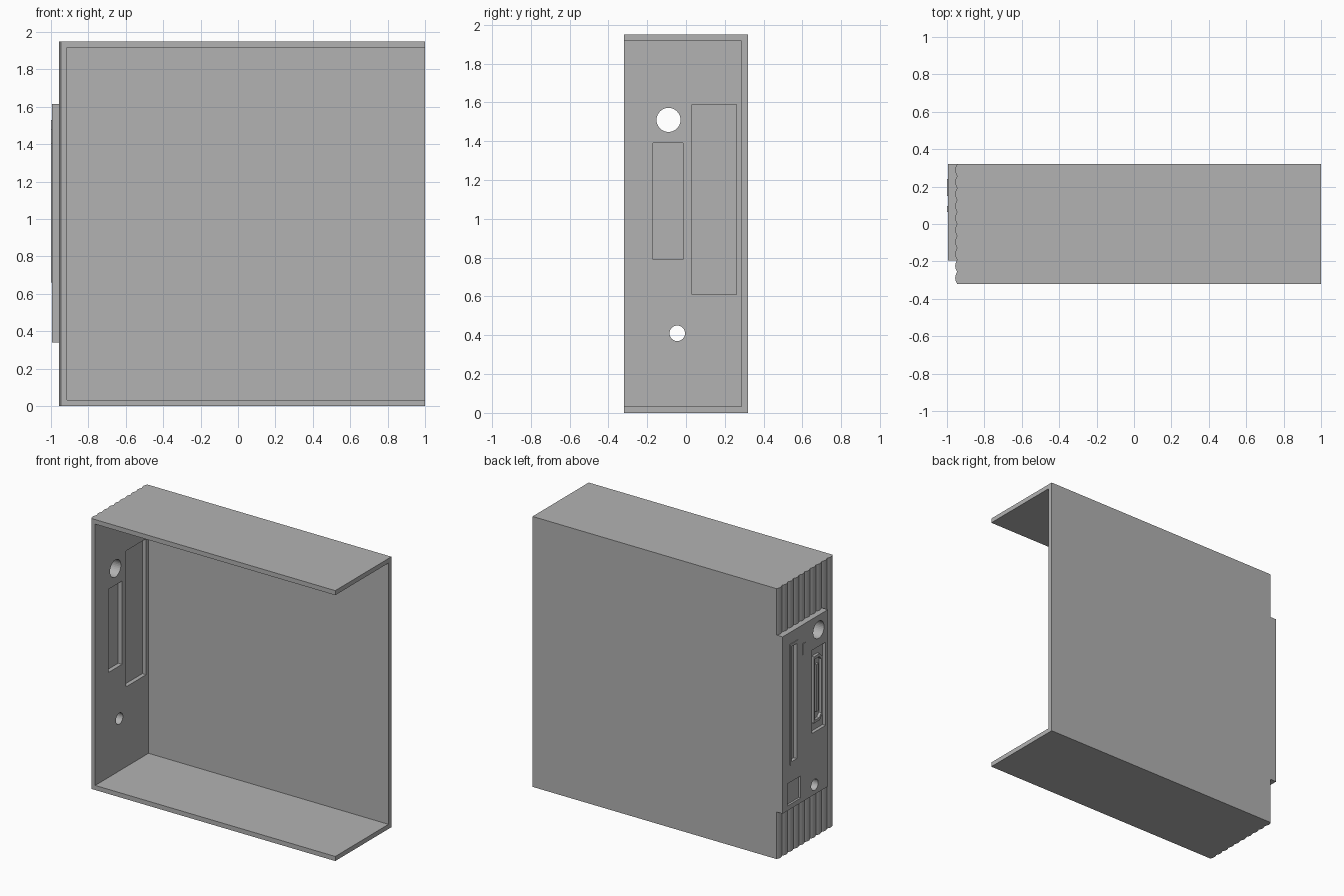
import bpy, math

cube = bpy.data.objects.get("Cube")
if cube:
    bpy.data.objects.remove(cube, do_unlink=True)

# One plain grey for the whole model
grey = bpy.data.materials.new("plain_grey")
grey.use_nodes = True
GREY = (0.448, 0.448, 0.448, 1)
grey.diffuse_color = GREY
grey.node_tree.nodes["Principled BSDF"].inputs["Base Color"].default_value = GREY


def prism(name, profile, axis, lo, hi):
    """Extrude a 2D outline along x (outline in y, z) or z (outline in x, y)."""
    n = len(profile)
    place = (lambda p, t: (t, *p)) if axis == "x" else (lambda p, t: (*p, t))
    verts = [place(p, t) for t in (lo, hi) for p in profile]
    faces = [tuple(reversed(range(n))), tuple(range(n, 2 * n))]
    faces += [(i, (i + 1) % n, n + (i + 1) % n, n + i) for i in range(n)]
    mesh = bpy.data.meshes.new(name)
    mesh.from_pydata(verts, [], faces)
    mesh.materials.append(grey)
    obj = bpy.data.objects.new(name, mesh)
    bpy.context.collection.objects.link(obj)
    return obj


def box(name, x, y, z):
    outline = [(y[0], z[0]), (y[1], z[0]), (y[1], z[1]), (y[0], z[1])]
    return prism(name, outline, "x", *x)


def disc(name, x, y, z, r):
    angles = [math.tau * i / 32 for i in range(32)]
    return prism(name, [(y + r * math.cos(a), z + r * math.sin(a)) for a in angles], "x", *x)


def cut(obj, cutters):
    for cutter in cutters:
        mod = obj.modifiers.new("cut", "BOOLEAN")
        mod.operation = "DIFFERENCE"
        mod.solver = "EXACT"
        mod.object = cutter
        bpy.context.view_layer.objects.active = obj
        bpy.ops.object.modifier_apply(modifier=mod.name)


W, H, T = 0.32, 1.95, 0.033     # half depth, height, wall thickness
INNER, FACE = -0.915, -0.995    # inside of end panel, face of raised plate
FLOOR = -0.945                  # floor of the recesses seen from inside

# Three-sided case: floor, back wall and top, open at front and one end
prism("case_shell", [(-W, 0), (W, 0), (W, H), (-W, H), (-W, H - T),
                     (W - T, H - T), (W - T, T), (-W, T)], "x", INNER, 1)

# End panel with scalloped vertical ribs
ribs, steps = 10, 6
wave = []
for i in range(ribs * steps + 1):
    phase = math.pi * i / steps
    wave.append((-0.946 - 0.01 * abs(math.sin(phase)), W - 2 * W * i / (ribs * steps)))
panel = prism("ribbed_end_panel", [(INNER, -W), (INNER, W)] + wave, "z", 0, H)

# Raised plate carrying the ports
plate = box("port_plate", (FACE, -0.94), (-0.195, W), (0.34, 1.615))

# Openings through panel and plate
MODULE_Y, MODULE_Z = (0.03, 0.26), (0.61, 1.59)
PORT_Y, PORT_Z = (-0.17, -0.015), (0.79, 1.39)
through = (-1.1, -0.8)
cutters = [disc("upper_hole_cutter", through, -0.09, 1.51, 0.062),
           disc("lower_hole_cutter", through, -0.045, 0.41, 0.04),
           box("module_cutter", through, MODULE_Y, MODULE_Z),
           box("port_cutter", through, PORT_Y, PORT_Z)]
cut(panel, cutters)
button = box("square_cutter", (-1.1, -0.98), (0.115, 0.262), (0.375, 0.534))
cut(plate, cutters + [button])

# Slot module filling the tall opening, with a raised rim around the slot
module = box("slot_module", (FACE, FLOOR), MODULE_Y, MODULE_Z)
rim = box("slot_rim", (-1, FACE), (0.15, 0.24), (0.66, 1.53))
slot = box("slot_cutter", (-1.1, -0.975), (0.165, 0.225), (0.68, 1.51))
cut(module, [slot])
cut(rim, [slot])
box("indicator", (-1, FACE), (0.065, 0.095), (1.4, 1.48))

# Connector set back in its opening, with a chamfer-ended shell
box("connector_base", (-0.97, FLOOR), PORT_Y, PORT_Z)


def shell_outline(y0, y1, z0, z1, c):
    return [(y0, z0 + c), (y0 + c, z0), (y1, z0), (y1, z1), (y0 + c, z1), (y0, z1 - c)]


shell = prism("connector_shell", shell_outline(-0.14, -0.045, 0.85, 1.33, 0.03), "x", -0.99, -0.97)
cavity = prism("cavity_cutter", shell_outline(-0.128, -0.057, 0.87, 1.31, 0.025), "x", -1.1, -0.8)
cut(shell, [cavity])
box("connector_tongue", (-0.985, -0.97), (-0.105, -0.08), (0.92, 1.26))

# Discard the cutters
for cutter in cutters + [button, slot, cavity]:
    bpy.data.objects.remove(cutter, do_unlink=True)
